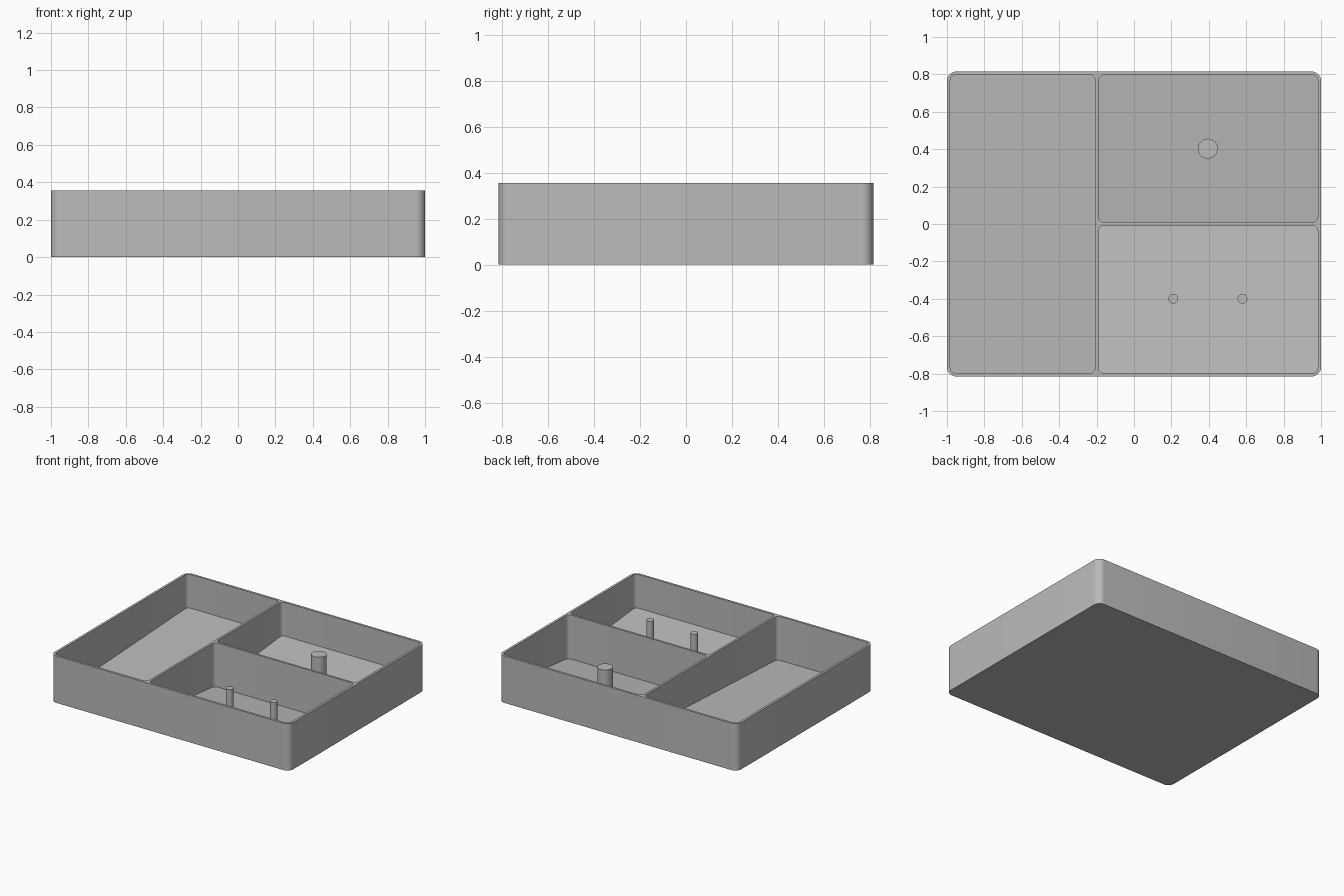
import bpy, bmesh, math

cube = bpy.data.objects.get("Cube")
if cube:
    bpy.data.objects.remove(cube, do_unlink=True)

HALF_X, HALF_Y, HEIGHT = 1.0, 0.815, 0.355
WALL, FLOOR_LOW, FLOOR_HIGH = 0.0175, 0.022, 0.1
PEG_TOP = 0.265

grey = bpy.data.materials.new("plain grey")
grey.use_nodes = True
grey.diffuse_color = (0.5, 0.5, 0.5, 1)
grey.node_tree.nodes["Principled BSDF"].inputs["Base Color"].default_value = (0.5, 0.5, 0.5, 1)


def rounded_rect(x0, x1, y0, y1, r, steps=8):
    """Counter-clockwise outline with rounded corners."""
    points = []
    corners = [(x1 - r, y1 - r), (x0 + r, y1 - r), (x0 + r, y0 + r), (x1 - r, y0 + r)]
    for i, (cx, cy) in enumerate(corners):
        for s in range(steps + 1):
            a = math.pi / 2 * (i + s / steps)
            points.append((cx + r * math.cos(a), cy + r * math.sin(a)))
    return points


def prism(name, outline, bottom, top):
    """Extruded outline; bottom is a function of y."""
    bm = bmesh.new()
    low = [bm.verts.new((x, y, bottom(y))) for x, y in outline]
    high = [bm.verts.new((x, y, top)) for x, y in outline]
    bm.faces.new(low[::-1])
    bm.faces.new(high)
    n = len(outline)
    for i in range(n):
        j = (i + 1) % n
        bm.faces.new((low[i], low[j], high[j], high[i]))
    mesh = bpy.data.meshes.new(name)
    bm.to_mesh(mesh)
    bm.free()
    mesh.materials.append(grey)
    obj = bpy.data.objects.new(name, mesh)
    bpy.context.collection.objects.link(obj)
    return obj


def smooth(obj):
    bpy.ops.object.select_all(action='DESELECT')
    obj.select_set(True)
    bpy.context.view_layer.objects.active = obj
    bpy.ops.object.shade_smooth_by_angle(angle=math.radians(30))


def ramp(y_low, y_high):
    """Floor height rising from y_low to y_high."""
    return lambda y: FLOOR_LOW + (FLOOR_HIGH - FLOOR_LOW) * (y - y_low) / (y_high - y_low)


# Tray body
tray = prism("tray", rounded_rect(-HALF_X, HALF_X, -HALF_Y, HALF_Y, 0.05), lambda y: 0, HEIGHT)

# Compartments with sloping floors
ix, iy = HALF_X - WALL, HALF_Y - WALL
pockets = {
    "long_pocket": (-ix, -0.206, -iy, iy, ramp(-iy, iy)),
    "back_pocket": (-0.19, ix, 0.008, iy, ramp(0.008, iy)),
    "front_pocket": (-0.19, ix, -iy, -0.008, ramp(-0.008, -iy)),
}
bpy.context.view_layer.objects.active = tray
for name, (x0, x1, y0, y1, floor) in pockets.items():
    cutter = prism(name, rounded_rect(x0, x1, y0, y1, 0.03), floor, HEIGHT + 0.1)
    cutter.hide_render = True
    cut = tray.modifiers.new(name, 'BOOLEAN')
    cut.operation, cut.solver, cut.object = 'DIFFERENCE', 'EXACT', cutter
    bpy.ops.object.modifier_apply(modifier=cut.name)
    bpy.data.objects.remove(cutter, do_unlink=True)
smooth(tray)

# Upright pegs
pegs = {"wide_peg": (0.395, 0.403, 0.053), "thin_peg_right": (0.21, -0.4, 0.026),
        "thin_peg_left": (0.58, -0.4, 0.026)}
for name, (x, y, r) in pegs.items():
    outline = rounded_rect(x - r, x + r, y - r, y + r, r * 0.9999)
    smooth(prism(name, outline, lambda y: FLOOR_LOW, PEG_TOP))
